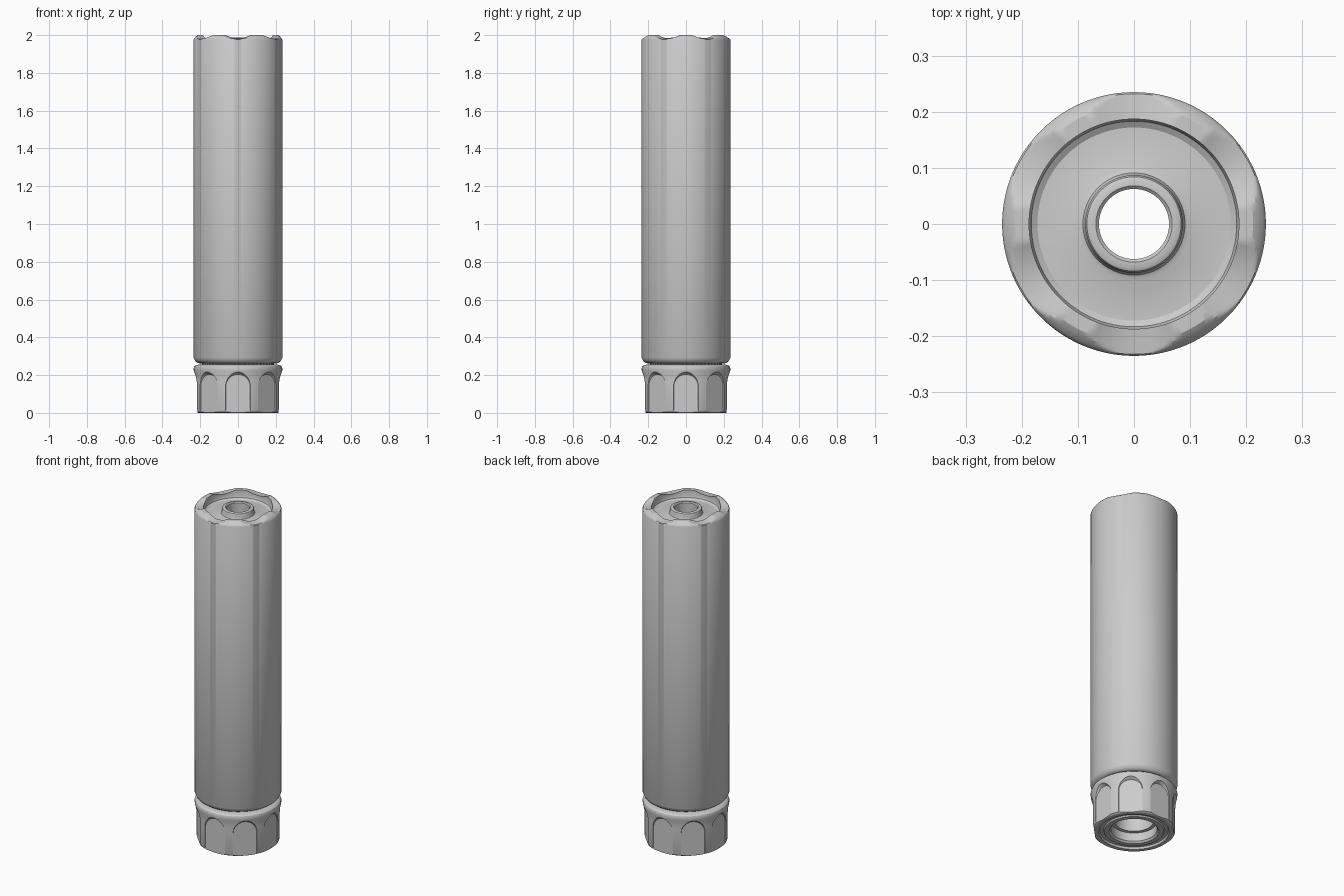
import bpy, bmesh, math

if "Cube" in bpy.data.objects:
    bpy.data.objects.remove(bpy.data.objects["Cube"])

TAU = 2 * math.pi


def make_object(name, bm):
    bmesh.ops.recalc_face_normals(bm, faces=bm.faces[:])
    mesh = bpy.data.meshes.new(name)
    bm.to_mesh(mesh)
    bm.free()
    ob = bpy.data.objects.new(name, mesh)
    bpy.context.collection.objects.link(ob)
    return ob


def revolve(name, profile, segs, shape=None):
    """Spin a closed (r, z) loop around z; shape(r, z, angle) may reshape it."""
    bm = bmesh.new()
    rings = []
    for i in range(segs):
        a = TAU * i / segs
        ring = []
        for r, z in profile:
            if shape:
                r, z = shape(r, z, a)
            ring.append(bm.verts.new((r * math.cos(a), r * math.sin(a), z)))
        rings.append(ring)
    n = len(profile)
    for i in range(segs):
        p, q = rings[i], rings[(i + 1) % segs]
        for j in range(n):
            k = (j + 1) % n
            bm.faces.new((p[j], q[j], q[k], p[k]))
    return make_object(name, bm)


def smooth(ob, degrees=30):
    bpy.ops.object.select_all(action='DESELECT')
    ob.select_set(True)
    bpy.context.view_layer.objects.active = ob
    bpy.ops.object.shade_smooth_by_angle(angle=math.radians(degrees))


# Rim scallops: six shallow dips centred at 30, 90, 150 ... degrees
def scallop(r, z, a):
    if z < 1.97 or r < 0.18:
        return r, z
    d = (math.degrees(a) % 60 - 30) / 20
    cut = 1.984 + 0.016 * d * d - 0.1 * (r - 0.187)
    return r, min(z, cut)


# Main tube with chamfered rim, dished end and raised bore ring
body_profile = [
    (0.0625, 0.262), (0.205, 0.262), (0.215, 0.265), (0.226, 0.273), (0.235, 0.292),
    (0.235, 1.976), (0.232, 1.982), (0.229, 1.986), (0.225, 1.99), (0.22, 1.995),
    (0.212, 2.0), (0.2, 2.0), (0.187, 2.0),
    (0.187, 1.968), (0.183, 1.957), (0.172, 1.95),
    (0.1, 1.95), (0.091, 1.954), (0.087, 1.963),
    (0.087, 1.978), (0.084, 1.984), (0.078, 1.987), (0.068, 1.987), (0.0625, 1.982)]
body = revolve("main_tube", body_profile, 192, scallop)
smooth(body)


# Toothed neck between tube and collar
def teeth(r, z, a):
    step = int(round(a / TAU * 192)) % 4
    return (r - 0.006 if r > 0.15 and step > 1 else r), z


neck = revolve("toothed_neck", [(0.11, 0.24), (0.19, 0.24), (0.19, 0.268), (0.11, 0.268)], 192, teeth)

# Collar ring, with grooved underside and stepped bore
collar_profile = [
    (0.105, 0.255), (0.212, 0.255), (0.224, 0.252), (0.232, 0.245), (0.235, 0.235),
    (0.234, 0.222), (0.229, 0.2), (0.227, 0.17), (0.227, 0.02), (0.222, 0.006), (0.212, 0.0),
    (0.19, 0.0), (0.185, 0.012), (0.165, 0.012), (0.16, 0.004), (0.135, 0.004),
    (0.125, 0.014), (0.125, 0.065), (0.105, 0.065)]
collar = revolve("fluted_collar", collar_profile, 128)


# Arched cutters for the eight flutes
def arch(half, top):
    pts = [(-half, -0.03)]
    for i in range(17):
        t = math.pi * (1 - i / 16)
        pts.append((half * math.cos(t), top - half + half * math.sin(t)))
    return pts + [(half, -0.03)]


bm = bmesh.new()
for k in range(8):
    a = TAU * k / 8
    c, s = math.cos(a), math.sin(a)
    rings = []
    for dist, half, top in ((0.214, 0.064, 0.204), (0.25, 0.09, 0.228)):
        rings.append([bm.verts.new((dist * c - u * s, dist * s + u * c, z)) for u, z in arch(half, top)])
    p, q = rings
    bm.faces.new(p)
    bm.faces.new(q)
    for j in range(len(p)):
        i = (j + 1) % len(p)
        bm.faces.new((p[j], p[i], q[i], q[j]))
cutter = make_object("flute_cutter", bm)
cutter.hide_render = True

mod = collar.modifiers.new("flutes", 'BOOLEAN')
mod.operation = 'DIFFERENCE'
mod.solver = 'EXACT'
mod.object = cutter
bpy.ops.object.select_all(action='DESELECT')
bpy.context.view_layer.objects.active = collar
collar.select_set(True)
bpy.ops.object.modifier_apply(modifier=mod.name)
bpy.data.objects.remove(cutter)
smooth(collar, 22)
